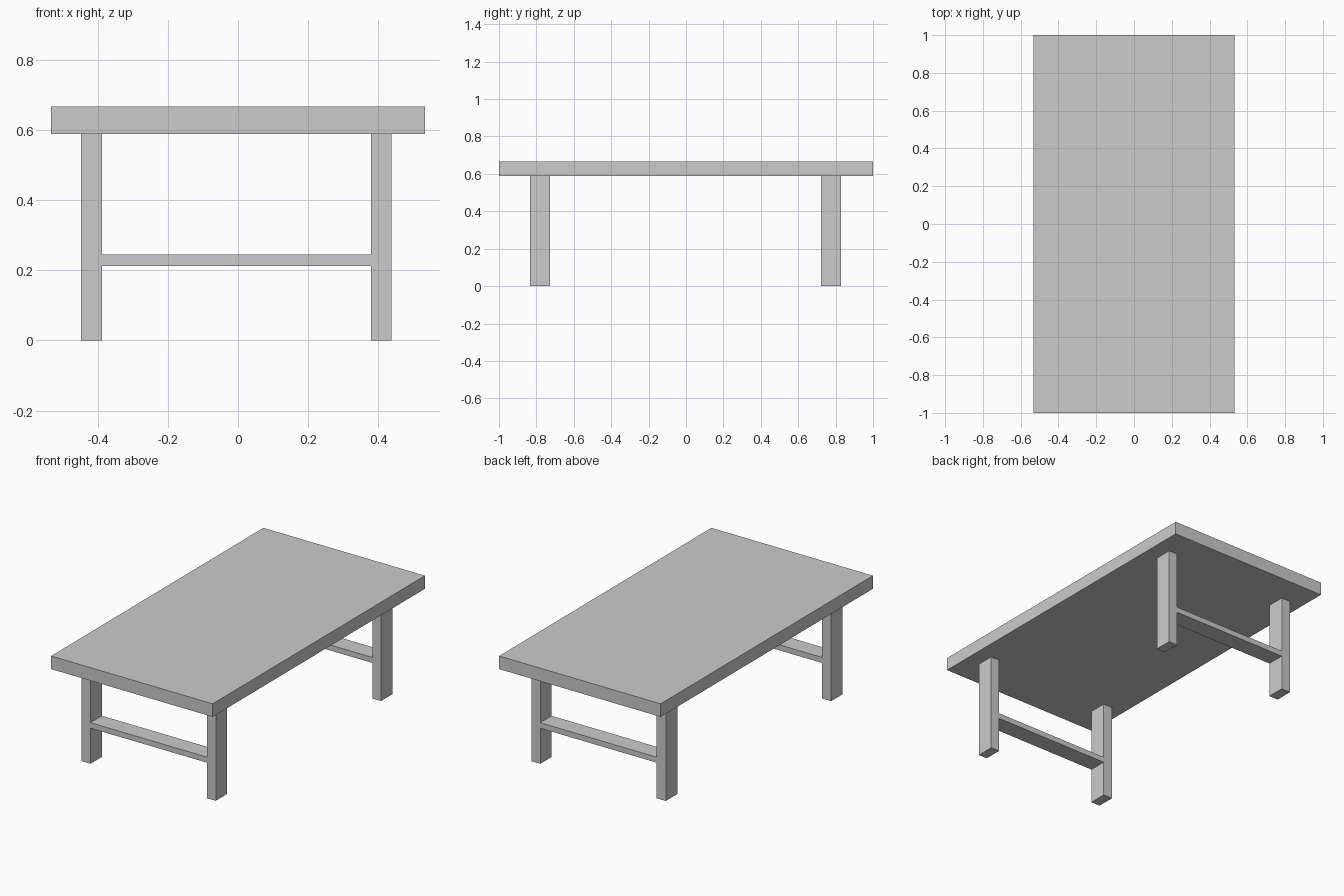
import bpy

if "Cube" in bpy.data.objects:
    bpy.data.objects.remove(bpy.data.objects["Cube"])


def box(name, x, y, z):
    """Axis-aligned box from (min, max) ranges."""
    bpy.ops.mesh.primitive_cube_add(size=1, location=[(a + b) / 2 for a, b in (x, y, z)])
    obj = bpy.context.object
    obj.name = name
    obj.scale = [b - a for a, b in (x, y, z)]
    bpy.ops.object.transform_apply(location=False, rotation=False, scale=True)
    return obj


TOP_BOTTOM = 0.589
LEFT_X, RIGHT_X = (-0.448, -0.388), (0.380, 0.438)

# Table top
box("table_top", (-0.533, 0.533), (-1, 1), (TOP_BOTTOM, 0.667))

# Leg pairs, each joined by a flush stretcher
for end, y in (("front", (-0.835, -0.727)), ("back", (0.722, 0.830))):
    box(end + "_left_leg", LEFT_X, y, (0, TOP_BOTTOM))
    box(end + "_right_leg", RIGHT_X, y, (0, TOP_BOTTOM))
    box(end + "_stretcher", (LEFT_X[1], RIGHT_X[0]), y, (0.212, 0.245))
